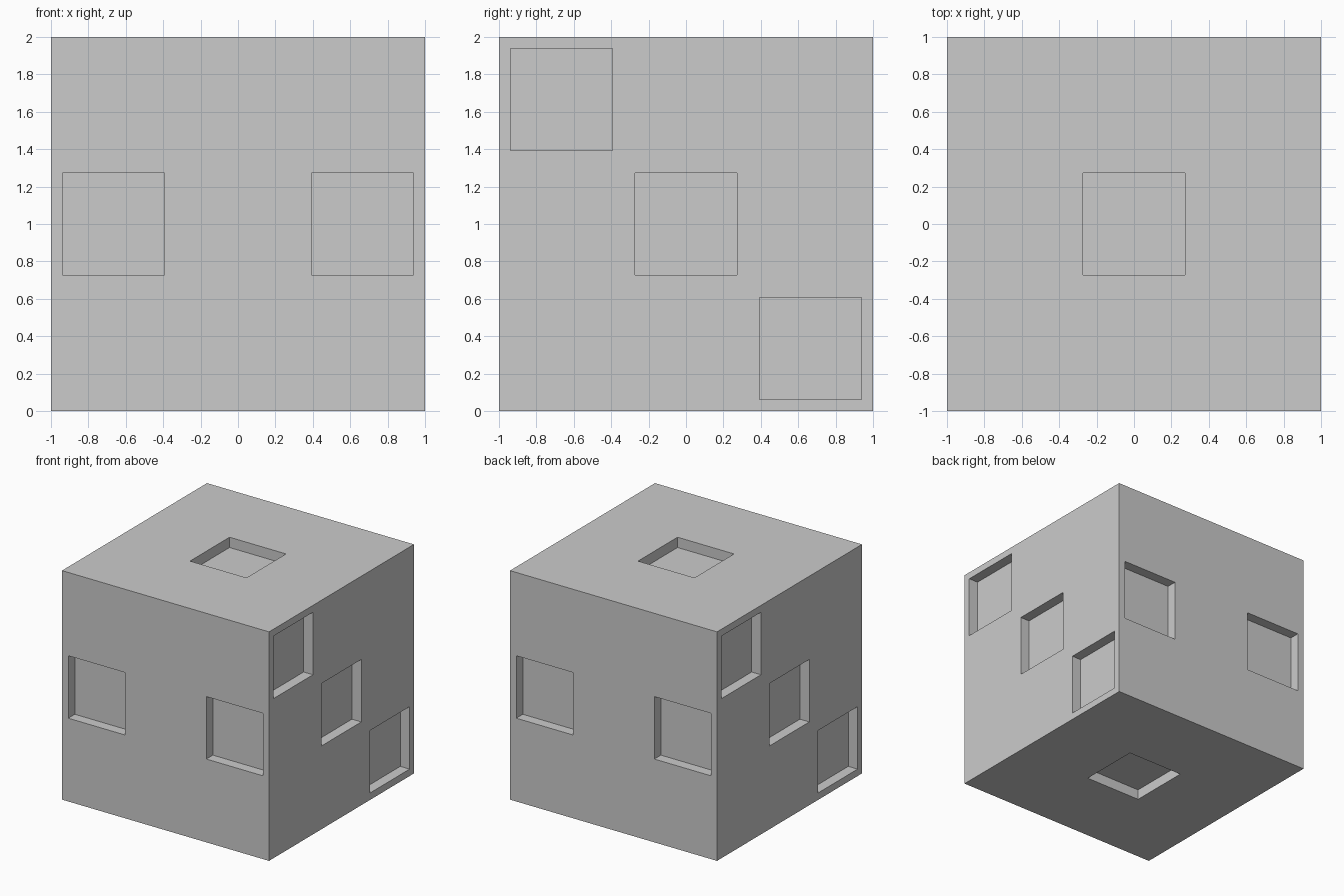
import bpy

if "Cube" in bpy.data.objects:
    bpy.data.objects.remove(bpy.data.objects["Cube"])

POCKET = 6 / 11      # pocket side
DEPTH = 0.09         # pocket depth
S = 2 / 3            # pocket spacing


def box(name, centre, size):
    bpy.ops.mesh.primitive_cube_add(size=1, location=centre)
    ob = bpy.context.object
    ob.name = name
    ob.scale = size
    bpy.ops.object.transform_apply(location=True, rotation=False, scale=True)
    return ob


# solid block
block = box("pocketed_cube", (0, 0, 1), (2, 2, 2))

# pocket centres relative to the cube centre: (axis of face, position)
pockets = []
for s in (1, -1):
    pockets.append((2, (0, 0, s)))                                # top, bottom
    pockets += [(1, (x, s, 0)) for x in (-S, S)]                  # front, back
    pockets += [(0, (s, -s * k * S, k * S)) for k in (-1, 0, 1)]  # left, right

# cutters straddle each face, reaching DEPTH inside
cutters = []
for axis, (x, y, z) in pockets:
    size = [POCKET] * 3
    size[axis] = 2 * DEPTH
    cutters.append(box("pocket_cutter", (x, y, z + 1), size))

bpy.ops.object.select_all(action='DESELECT')
for c in cutters:
    c.select_set(True)
bpy.context.view_layer.objects.active = cutters[0]
bpy.ops.object.join()
cutter = bpy.context.object
cutter.hide_render = True

# carve the pockets
mod = block.modifiers.new("pockets", 'BOOLEAN')
mod.operation = 'DIFFERENCE'
mod.solver = 'EXACT'
mod.object = cutter
bpy.ops.object.select_all(action='DESELECT')
block.select_set(True)
bpy.context.view_layer.objects.active = block
bpy.ops.object.modifier_apply(modifier=mod.name)
bpy.data.objects.remove(cutter, do_unlink=True)
